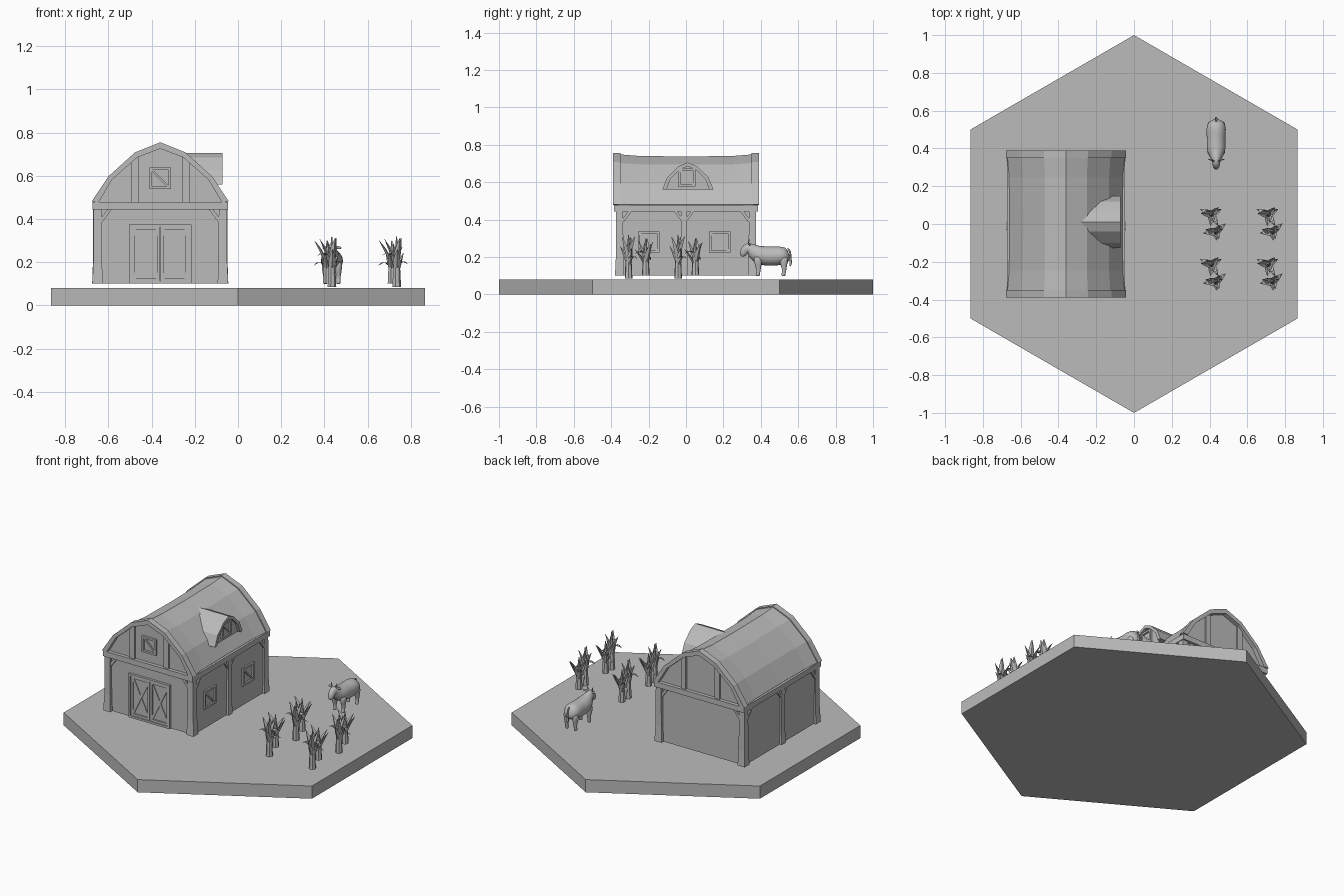
import bpy, bmesh, math, random
from mathutils import Vector

cube = bpy.data.objects.get("Cube")
if cube:
    bpy.data.objects.remove(cube)

grey = bpy.data.materials.new("plain grey")
grey.use_nodes = True
grey.diffuse_color = (0.5, 0.5, 0.5, 1)
grey.node_tree.nodes["Principled BSDF"].inputs["Base Color"].default_value = (0.5, 0.5, 0.5, 1)


def finish(name, bm, smooth=False, normals=True):
    if normals:
        bmesh.ops.recalc_face_normals(bm, faces=bm.faces)
    mesh = bpy.data.meshes.new(name)
    bm.to_mesh(mesh)
    bm.free()
    mesh.materials.append(grey)
    for face in mesh.polygons:
        face.use_smooth = smooth
    obj = bpy.data.objects.new(name, mesh)
    bpy.context.collection.objects.link(obj)
    return obj


def bridge(bm, rings):
    """Skin closed rings of vertices and cap both ends."""
    for a, b in zip(rings, rings[1:]):
        for i in range(len(a)):
            j = (i + 1) % len(a)
            bm.faces.new((a[i], a[j], b[j], b[i]))
    bm.faces.new(rings[0][::-1])
    bm.faces.new(rings[-1])


def at(axis, u, v, d):
    return {"x": (d, u, v), "y": (u, d, v), "z": (u, v, d)}[axis]


def prism(name, axis, pts, d0, d1):
    bm = bmesh.new()
    bridge(bm, [[bm.verts.new(at(axis, u, v, d)) for u, v in pts] for d in (d0, d1)])
    return finish(name, bm)


def rect(name, axis, u0, u1, v0, v1, d0, d1):
    return prism(name, axis, [(u0, v0), (u1, v0), (u1, v1), (u0, v1)], d0, d1)


def bar(name, axis, p, q, width, d0, d1):
    p, q = Vector(p), Vector(q)
    n = (q - p).normalized().orthogonal() * width / 2
    return prism(name, axis, [p - n, q - n, q + n, p + n], d0, d1)


def frame(name, axis, u0, u1, v0, v1, d0, d1, w=0.012):
    rect(name + "_bottom", axis, u0, u1, v0, v0 + w, d0, d1)
    rect(name + "_top", axis, u0, u1, v1 - w, v1, d0, d1)
    for side, u in (("a", u0), ("b", u1 - w)):
        rect(name + "_side_" + side, axis, u, u + w, v0 + w, v1 - w, d0, d1)


def window(name, axis, u, v, half, d0, d1):
    frame(name, axis, u - half, u + half, v - half, v + half, d0, d1)
    k = half - 0.008
    bar(name + "_diagonal", axis, (u - k, v + k), (u + k, v - k), 0.01, d0, d0 + (d1 - d0) * 0.7)


def tube(bm, path, sides=10):
    """Skin a path of (x, y, z, side radius, other radius)."""
    rings = []
    pos = [Vector(p[:3]) for p in path]
    for i, p in enumerate(path):
        t = (pos[min(i + 1, len(pos) - 1)] - pos[max(i - 1, 0)]).normalized()
        ref = Vector((1, 0, 0)) if abs(t.x) < 0.8 else Vector((0, 1, 0))
        s = (ref - t * ref.dot(t)).normalized()
        o = t.cross(s)
        ang = [math.tau * k / sides for k in range(sides)]
        rings.append([bm.verts.new(pos[i] + s * p[3] * math.cos(a) + o * p[4] * math.sin(a)) for a in ang])
    bridge(bm, rings)


# Hexagonal ground slab
prism("ground", "z", [(math.sin(k * math.pi / 3), math.cos(k * math.pi / 3)) for k in range(6)], 0, 0.08)

# Barn walls, corner posts and top beam
CX = -0.36
rect("barn_walls", "z", CX - 0.3, CX + 0.3, -0.358, 0.358, 0.1, 0.46)
rect("top_beam", "z", CX - 0.313, CX + 0.313, -0.384, 0.384, 0.444, 0.478)


def post(name, x, y, hx=0.019, hy=0.019):
    bm = bmesh.new()
    rings = []
    for z, k in ((0.1, 1.3), (0.2, 1.05), (0.45, 1)):
        rings.append([bm.verts.new((x + a * hx * k, y + b * hy * k, z))
                      for a, b in ((-1, -1), (1, -1), (1, 1), (-1, 1))])
    bridge(bm, rings)
    finish(name, bm)


for sx in (-1, 1):
    side = "left" if sx > 0 else "right"
    out = CX + sx * 0.298, CX + sx * 0.309
    post(side + "_middle_post", CX + sx * 0.297, -0.01, 0.014, 0.016)
    for sy in (-1, 1):
        end = "back" if sy > 0 else "front"
        post(f"{end}_{side}_post", CX + sx * 0.29, sy * 0.355)
        bar(f"{end}_{side}_gable_brace", "y", (CX + sx * 0.275, 0.39), (CX + sx * 0.23, 0.45), 0.016,
            sy * 0.355, sy * 0.37)
        bar(f"{end}_{side}_wall_brace", "x", (sy * 0.34, 0.39), (sy * 0.295, 0.45), 0.016, *out)
        bar(f"{end}_{side}_middle_brace", "x", (-0.01 + sy * 0.012, 0.4), (-0.01 + sy * 0.05, 0.45), 0.014, *out)

# Double door with crossed boards
DX0, DX1, DZ = CX - 0.144, CX + 0.144, 0.375
frame("door_frame", "y", DX0, DX1, 0.1, DZ, -0.35, -0.373, 0.013)
for name, u0, u1 in (("right_door", DX0 + 0.013, CX - 0.002), ("left_door", CX + 0.002, DX1 - 0.013)):
    frame(name, "y", u0, u1, 0.113, DZ - 0.013, -0.35, -0.367, 0.014)
    bar(name + "_cross_up", "y", (u0 + 0.008, 0.122), (u1 - 0.008, DZ - 0.022), 0.014, -0.35, -0.364)
    bar(name + "_cross_down", "y", (u0 + 0.008, DZ - 0.022), (u1 - 0.008, 0.122), 0.014, -0.35, -0.363)

# Windows on the front gable and the left wall
window("gable_window", "y", CX, 0.588, 0.05, -0.355, -0.376)
for name, y in (("front_wall_window", -0.2), ("back_wall_window", 0.18)):
    window(name, "x", y, 0.28, 0.057, CX + 0.298, CX + 0.31)


def arch(half):
    return half + [(-u, v) for u, v in half[-2::-1]]


# Gambrel roof with a slightly sunken middle
outer = arch([(-0.317, 0.481), (-0.24, 0.597), (-0.117, 0.708), (0, 0.755)])
inner = arch([(-0.285, 0.478), (-0.223, 0.582), (-0.106, 0.685), (0, 0.725)])
bm = bmesh.new()
rings = []
for y, s in ((-0.362, 0.98), (-0.25, 0.95), (0, 0.94), (0.25, 0.95), (0.362, 0.98)):
    profile = [(-0.29, 0.46)] + [(u * s, 0.46 + (v - 0.46) * s) for u, v in outer] + [(0.29, 0.46)]
    rings.append([bm.verts.new((CX + u, y, v)) for u, v in profile])
bridge(bm, rings)
finish("roof", bm)

# Gable trim and upright boards at both ends
ring = [(CX + u, v) for u, v in outer + inner[::-1]]
for end, s in (("front", -1), ("back", 1)):
    prism(end + "_roof_trim", "y", ring, s * 0.35, s * 0.389)
    for side, c in (("right", -0.118), ("left", 0.118)):
        rect(f"{end}_{side}_gable_board", "y", CX + c - 0.017, CX + c + 0.017, 0.47, 0.684, s * 0.355, s * 0.373)

# Arched dormer on the left slope
big = arch([(-0.137, 0.56), (-0.11, 0.626), (-0.05, 0.684), (0, 0.706)])
small = arch([(-0.115, 0.56), (-0.094, 0.616), (-0.043, 0.667), (0, 0.686)])
shift = lambda pts: [(u + 0.01, v) for u, v in pts]
prism("dormer", "x", shift(big), -0.3, -0.09)
prism("dormer_trim", "x", shift(big + small[::-1]), -0.095, -0.072)
window("dormer_window", "x", 0.005, 0.625, 0.047, -0.095, -0.08)

# Crop plants: stalks wrapped in folded blades
random.seed(4)


def blade(bm, base, angle, rise, reach, droop, width):
    d = Vector((math.cos(angle), math.sin(angle), 0))
    s = Vector((-d.y, d.x, 0))
    rows = []
    for i in range(6):
        t = i / 5
        c = base + d * (0.008 + reach * t ** 1.4) + Vector((0, 0, rise * t - droop * t ** 3))
        w = width * math.sin(math.pi * (0.2 + 0.78 * t)) / 2
        rows.append([bm.verts.new(p) for p in (c - s * w + d * w * -0.4, c + d * w * 0.4, c + s * w - d * w * 0.4)])
    for a, b in zip(rows, rows[1:]):
        for k in (0, 1):
            bm.faces.new((a[k], a[k + 1], b[k + 1], b[k]))


def stalk(bm, x, y, z, height, start):
    tube(bm, [(x, y, z, 0.021, 0.021), (x, y, z + height * 0.3, 0.018, 0.018),
              (x, y, z + height * 0.6, 0.012, 0.012), (x, y, z + height, 0.002, 0.002)], 7)
    for k in range(8):
        low = k % 4 == 3
        base = Vector((x, y, z + height * (0.25 + 0.04 * k)))
        rise = height * (0.3 if low else random.uniform(0.4, 0.55))
        blade(bm, base, start + k * 2.2, rise, 0.06 if low else random.uniform(0.025, 0.055),
              0.05 if low else 0, 0.034)


bm = bmesh.new()
stalk(bm, 0.434, -0.307, 0.084, 0.235, 0.4)
stalk(bm, 0.412, -0.215, 0.1, 0.2, 2.4)
plant = finish("crop_plant", bm, normals=False)
for i, (dx, dy) in enumerate(((0, 0), (0.3, 0), (0, 0.265), (0.3, 0.265))):
    copy = plant
    if i:
        copy = plant.copy()
        bpy.context.collection.objects.link(copy)
    copy.location = (dx, dy, 0)

# Cow: body, neck and head in one skin, then legs, ears, horns and tail
X = 0.435
bm = bmesh.new()
body = [(0.552, 0.215, 0.012, 0.02), (0.542, 0.21, 0.045, 0.043), (0.505, 0.207, 0.056, 0.053),
        (0.45, 0.203, 0.05, 0.054), (0.4, 0.208, 0.054, 0.054), (0.37, 0.222, 0.043, 0.045),
        (0.345, 0.242, 0.027, 0.033), (0.328, 0.25, 0.023, 0.03), (0.314, 0.236, 0.02, 0.026),
        (0.302, 0.213, 0.017, 0.018), (0.298, 0.203, 0.008, 0.009)]
tube(bm, [(X, *p) for p in body], 12)
tube(bm, [(X, 0.54, 0.247, 0.006, 0.006), (X, 0.558, 0.235, 0.006, 0.006), (X, 0.561, 0.185, 0.005, 0.005),
          (X, 0.559, 0.165, 0.01, 0.01), (X, 0.556, 0.148, 0.003, 0.003)], 6)
for s in (-1, 1):
    for y in (0.385, 0.522):
        x = X + s * 0.03
        tube(bm, [(x, y, 0.21, 0.022, 0.03), (x, y, 0.165, 0.018, 0.022), (x, y + 0.004, 0.135, 0.011, 0.012),
                  (x, y, 0.112, 0.01, 0.011), (x, y - 0.003, 0.097, 0.013, 0.014)], 8)
    tube(bm, [(X + s * 0.015, 0.338, 0.266, 0.006, 0.008), (X + s * 0.032, 0.341, 0.27, 0.005, 0.01),
              (X + s * 0.045, 0.343, 0.263, 0.002, 0.003)], 6)
    tube(bm, [(X + s * 0.011, 0.333, 0.272, 0.006, 0.006), (X + s * 0.019, 0.335, 0.286, 0.004, 0.004),
              (X + s * 0.019, 0.338, 0.299, 0.001, 0.001)], 6)
cow = finish("cow", bm, smooth=True)
cow.modifiers.new("rounding", "SUBSURF").levels = 1
